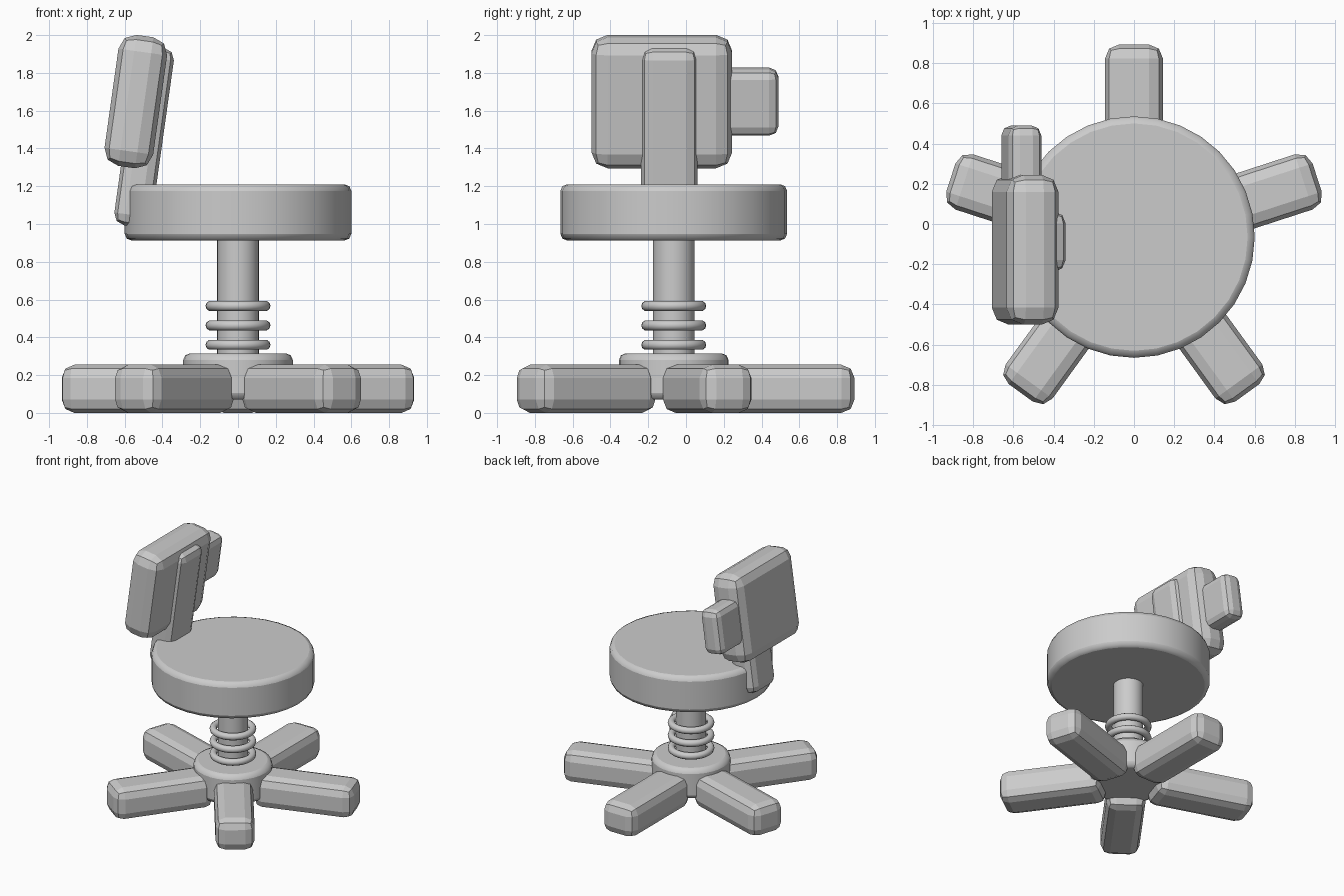
import bpy
from math import radians, cos, sin

if "Cube" in bpy.data.objects:
    bpy.data.objects.remove(bpy.data.objects["Cube"])

CY = -0.065          # y of the central axis
TILT = radians(8)    # lean of the backrest parts


def bevel(ob, width, segments=2, limit=True):
    m = ob.modifiers.new("bevel", 'BEVEL')
    m.width = width
    m.segments = segments
    m.limit_method = 'ANGLE'
    m.angle_limit = radians(40)


def box(name, loc, size, width, rot=(0, 0, 0)):
    bpy.ops.mesh.primitive_cube_add(size=1, location=loc, rotation=rot)
    ob = bpy.context.object
    ob.name = name
    ob.scale = size
    bpy.ops.object.transform_apply(location=False, rotation=False, scale=True)
    bevel(ob, width)
    return ob


def disc(name, radius, z0, z1, width=0):
    bpy.ops.mesh.primitive_cylinder_add(vertices=32, radius=radius, depth=z1 - z0,
                                        location=(0, CY, (z0 + z1) / 2))
    ob = bpy.context.object
    ob.name = name
    bpy.ops.object.shade_smooth_by_angle(angle=radians(30))
    if width:
        bevel(ob, width)
    return ob


# Round seat, column and base hub
disc("seat", 0.60, 0.913, 1.21, 0.035)
disc("column", 0.11, 0.2, 1.0)
disc("base_hub", 0.29, 0.07, 0.315, 0.035)

# Rings around the column
for i, z in enumerate((0.36, 0.463, 0.566)):
    bpy.ops.mesh.primitive_torus_add(major_radius=0.145, minor_radius=0.027,
                                     major_segments=32, minor_segments=10,
                                     location=(0, CY, z))
    bpy.context.object.name = f"column_ring_{i + 1}"
    bpy.ops.object.shade_smooth_by_angle(angle=radians(40))

# Five chunky base legs
R0, R1, H = 0.19, 0.957, 0.255
for i in range(5):
    a = radians(90 + 72 * i)
    r = (R0 + R1) / 2
    box(f"base_leg_{i + 1}", (r * cos(a), CY + r * sin(a), H / 2),
        (R1 - R0, 0.288, H), 0.07, (0, 0, a))

# Leaning backrest: support bar, pad and side block
box("backrest_support", (-0.497, -0.088, 1.463), (0.20, 0.30, 0.96), 0.06, (0, TILT, 0))
box("backrest_pad", (-0.541, -0.128, 1.648), (0.26, 0.745, 0.70), 0.085, (0, TILT, 0))
box("backrest_side_block", (-0.56, 0.32, 1.648), (0.165, 0.34, 0.355), 0.05, (0, TILT, 0))
